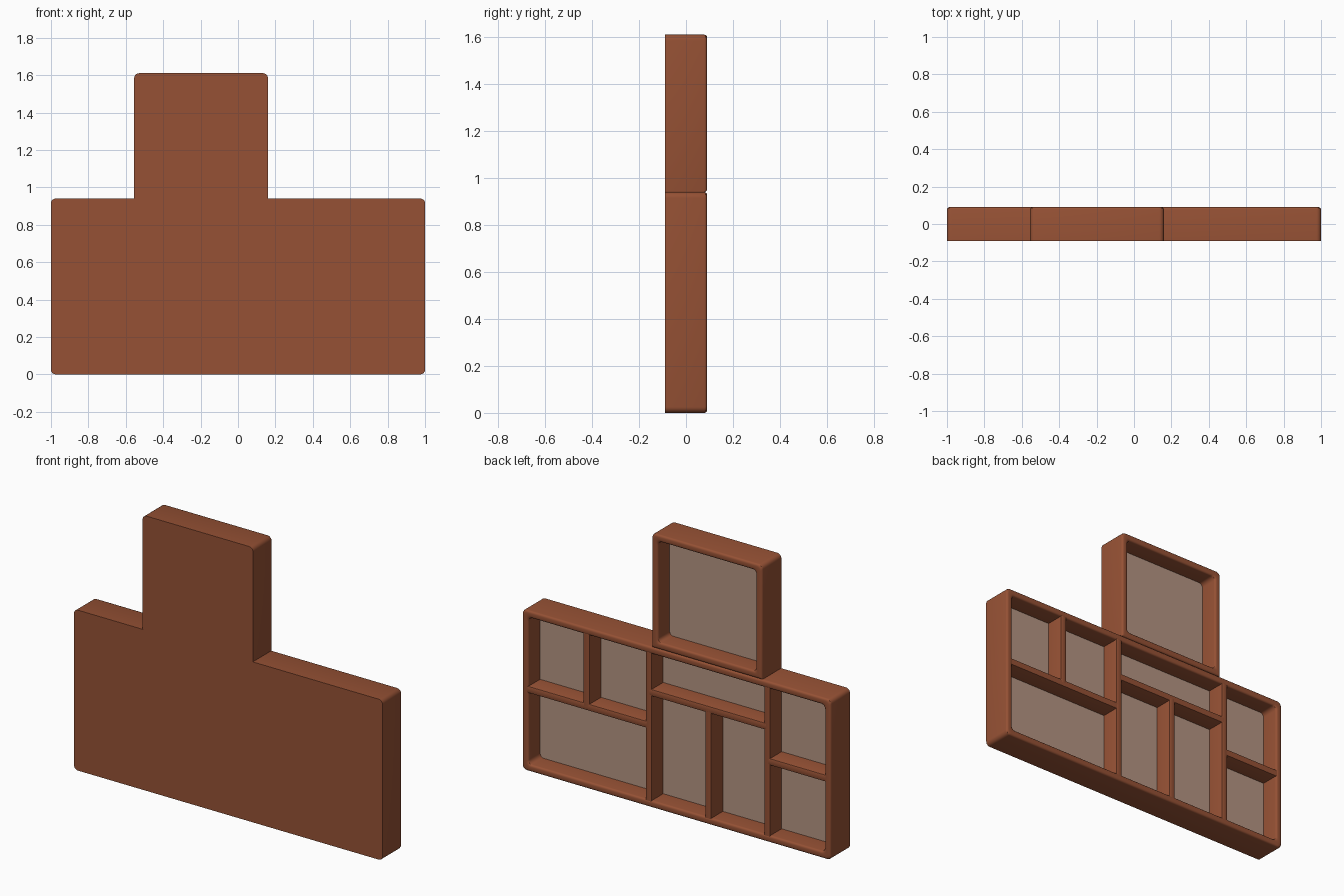
import bpy, bmesh, math

if "Cube" in bpy.data.objects:
    bpy.data.objects.remove(bpy.data.objects["Cube"])

def material(name, rgb):
    m = bpy.data.materials.new(name)
    m.diffuse_color = (*rgb, 1)
    m.use_nodes = True
    m.node_tree.nodes["Principled BSDF"].inputs["Base Color"].default_value = m.diffuse_color
    return m

WOOD = material("warm brown wood", (0.305, 0.083, 0.035))
PANEL = material("pale taupe panel", (0.46, 0.30, 0.225))
FRONT, FLOOR, BACK, T = -0.09, -0.02, 0.09, 0.04

def add_object(name, bm, mat):
    bmesh.ops.recalc_face_normals(bm, faces=bm.faces)
    me = bpy.data.meshes.new(name)
    bm.to_mesh(me)
    bm.free()
    me.materials.append(mat)
    ob = bpy.data.objects.new(name, me)
    bpy.context.collection.objects.link(ob)
    bpy.context.view_layer.objects.active = ob
    ob.select_set(True)
    bpy.ops.object.shade_smooth_by_angle(angle=math.radians(32))
    ob.select_set(False)
    return ob

def rounded_rect(x0, x1, z0, z1, r, r_low, n=5):
    pts = []
    for cx, cz, sx, sz, a0 in ((x1, z1, -1, -1, 0), (x0, z1, 1, -1, 90),
                               (x0, z0, 1, 1, 180), (x1, z0, -1, 1, 270)):
        rr = r_low if sz > 0 else r
        for i in range(n + 1):
            a = math.radians(a0 + 90 * i / n)
            pts.append((cx + sx * rr + rr * math.cos(a), cz + sz * rr + rr * math.sin(a)))
    return pts

# Tray: closed front, softened rim around an open back
def tray(name, x0, x1, z0, z1, low_r):
    b = 0.012
    arc = [math.radians(90 * i / 3) for i in range(4)]
    section = [(0, FRONT)]
    section += [(b - b * math.cos(a), BACK - b + b * math.sin(a)) for a in arc]
    section += [(T - b + b * math.sin(a), BACK - b + b * math.cos(a)) for a in arc]
    section += [(T, FLOOR - 0.004)]
    bm = bmesh.new()
    rings = []
    for d, y in section:
        pts = rounded_rect(x0 + d, x1 - d, z0 + d, z1 - d, 0.025, max(low_r, 0.002 + d * 0.5))
        rings.append([bm.verts.new((x, y, z)) for x, z in pts])
    n = len(rings[0])
    for p, q in zip(rings, rings[1:]):
        for i in range(n):
            bm.faces.new((p[i], p[(i + 1) % n], q[(i + 1) % n], q[i]))
    bm.faces.new(rings[0])
    bm.faces.new(rings[-1])
    add_object(name, bm, WOOD)

def box(name, x0, x1, y0, y1, z0, z1, mat, bevel=0):
    bm = bmesh.new()
    bmesh.ops.create_cube(bm, size=1)
    for v in bm.verts:
        v.co = ((x0 + x1) / 2 + v.co.x * (x1 - x0),
                (y0 + y1) / 2 + v.co.y * (y1 - y0),
                (z0 + z1) / 2 + v.co.z * (z1 - z0))
    if bevel:  # soften only the long exposed edges
        axis = 0 if x1 - x0 > z1 - z0 else 2
        edges = [e for e in bm.edges if all(v.co.y > y1 - 1e-5 for v in e.verts)
                 and abs(e.verts[0].co[axis] - e.verts[1].co[axis]) > 1e-4]
        bmesh.ops.bevel(bm, geom=edges, offset=bevel, segments=2, profile=0.5, affect='EDGES')
    add_object(name, bm, mat)

# Two stacked trays
tray("lower_case", -1, 1, 0, 0.94, 0.025)
tray("upper_case", -0.555, 0.16, 0.94, 1.61, 0)

# Pale inner panels
box("lower_panel", -0.965, 0.965, FLOOR - 0.006, FLOOR, 0.035, 0.905, PANEL)
box("upper_panel", -0.52, 0.125, FLOOR - 0.006, FLOOR, 0.975, 1.575, PANEL)

# Upright dividers: centre x, bottom z, top z
for i, (x, z0, z1) in enumerate(((0.182, 0.03, 0.91), (-0.586, 0.03, 0.91),
                                 (0.585, 0.48, 0.91), (-0.205, 0.03, 0.67))):
    box(f"upright_divider_{i + 1}", x - T / 2, x + T / 2, FLOOR - 0.01, BACK - 0.002, z0, z1, WOOD, 0.006)

# Shelves: left x, right x, centre z
for i, (x0, x1, z) in enumerate(((0.19, 0.97, 0.477), (-0.58, 0.175, 0.672), (-0.97, -0.595, 0.472))):
    box(f"shelf_{i + 1}", x0, x1, FLOOR - 0.01, BACK - 0.002, z - T / 2, z + T / 2, WOOD, 0.006)
